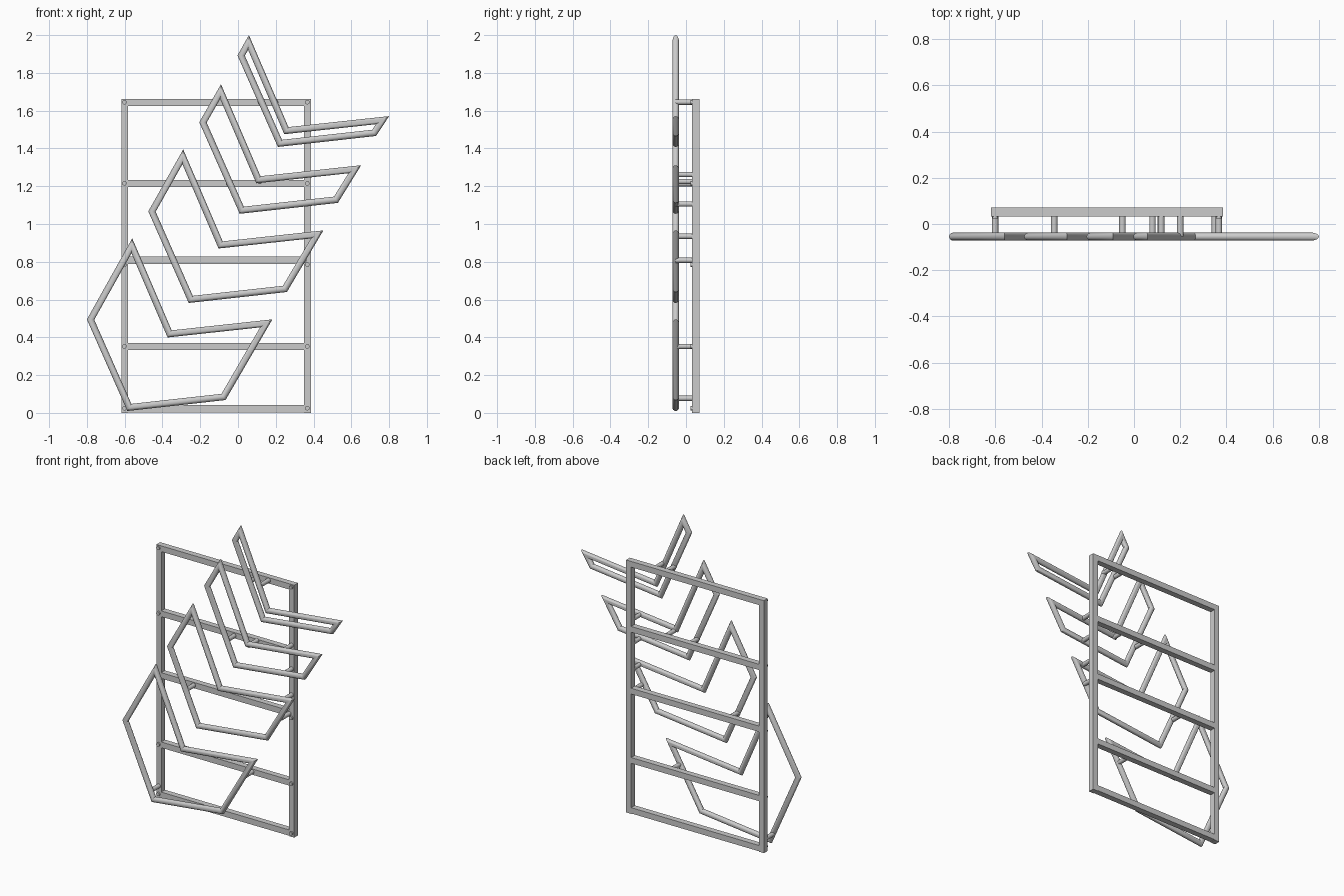
import bpy, bmesh, math
from mathutils import Vector

if "Cube" in bpy.data.objects:
    bpy.data.objects.remove(bpy.data.objects["Cube"])

R = 0.0175           # tube radius
TUBE_Y = -0.0545     # tube centre plane
BACK_Y0, BACK_Y1 = 0.033, 0.072
SIDES = 16


def finish(name, bm, smooth=False):
    bmesh.ops.recalc_face_normals(bm, faces=bm.faces)
    me = bpy.data.meshes.new(name)
    bm.to_mesh(me)
    bm.free()
    ob = bpy.data.objects.new(name, me)
    bpy.context.collection.objects.link(ob)
    if smooth:
        bpy.ops.object.select_all(action='DESELECT')
        ob.select_set(True)
        bpy.context.view_layer.objects.active = ob
        bpy.ops.object.shade_smooth_by_angle(angle=math.radians(30))
    return ob


def box(name, x0, x1, z0, z1):
    bm = bmesh.new()
    bmesh.ops.create_cube(bm, size=1)
    for v in bm.verts:
        v.co = (x0 + (v.co.x + .5) * (x1 - x0),
                BACK_Y0 + (v.co.y + .5) * (BACK_Y1 - BACK_Y0),
                z0 + (v.co.z + .5) * (z1 - z0))
    return finish(name, bm)


def pin(name, x, z, y0, y1, r):
    bm = bmesh.new()
    bmesh.ops.create_cone(bm, cap_ends=True, segments=SIDES,
                          radius1=r, radius2=r, depth=y1 - y0)
    for v in bm.verts:
        a, b, c = v.co
        v.co = (x + a, (y0 + y1) / 2 + c, z + b)
    return finish(name, bm, True)


def tube_loop(name, outline):
    """Closed mitred round tube whose outer edge follows a clockwise x-z outline."""
    bm = bmesh.new()
    n = len(outline)
    rings = []
    for i, p in enumerate(outline):
        d0 = (p - outline[i - 1]).normalized()
        d1 = (outline[(i + 1) % n] - p).normalized()
        n0, n1 = Vector((d0.y, -d0.x)), Vector((d1.y, -d1.x))
        m = (n0 + n1) / (1 + n0.dot(n1))
        ring = []
        for k in range(SIDES):
            a = 2 * math.pi * k / SIDES
            q = p + m * (R - R * math.cos(a))
            ring.append(bm.verts.new((q.x, TUBE_Y + R * math.sin(a), q.y)))
        rings.append(ring)
    for i in range(n):
        a, b = rings[i], rings[(i + 1) % n]
        for k in range(SIDES):
            j = (k + 1) % SIDES
            bm.faces.new((a[k], a[j], b[j], b[k]))
    return finish(name, bm, True)


# Chevron loops: upper tip and left corner, arms share the same directions
chevrons = [((0.058, 2.0), (-0.003, 1.893)), ((-0.09, 1.74), (-0.205, 1.539)),
            ((-0.29, 1.395), (-0.475, 1.067)), ((-0.56, 0.924), (-0.80, 0.495))]
for i, (t, l) in enumerate(chevrons):
    t, l = Vector(t), Vector(l)
    notch = t + Vector((0.209, -0.487))
    right = notch + Vector((0.533, 0.058))
    bottom = l + Vector((0.214, -0.485))
    low_right = bottom + Vector((0.52, 0.058))
    tube_loop(f"chevron_tube_{i + 1}", [t, notch, right, low_right, bottom, l])

# Back frame: uprights and rails
box("left_upright", -0.618, -0.582, 0, 1.662)
box("right_upright", 0.349, 0.386, 0, 1.662)
for i, z in enumerate((0.022, 0.352, 0.808, 1.215, 1.643)):
    box(f"rail_{i + 1}", -0.582, 0.349, z - 0.019, z + 0.019)

# Bolt heads at the frame joints
for x in (-0.601, 0.367):
    for z in (0.025, 0.352, 0.785, 1.215, 1.645):
        pin("joint_bolt", x, z, 0.023, 0.036, 0.012)

# Standoffs joining the chevrons to the frame
for x, z in ((0.118, 1.645), (0.2, 1.645), (-0.05, 1.213), (0.115, 1.225),
             (0.367, 1.262), (0.367, 1.106), (0.367, 0.935), (0.35, 0.808),
             (-0.345, 0.808), (0.08, 0.352), (-0.601, 0.077)):
    pin("standoff", x, z, TUBE_Y, 0.036, 0.014)
